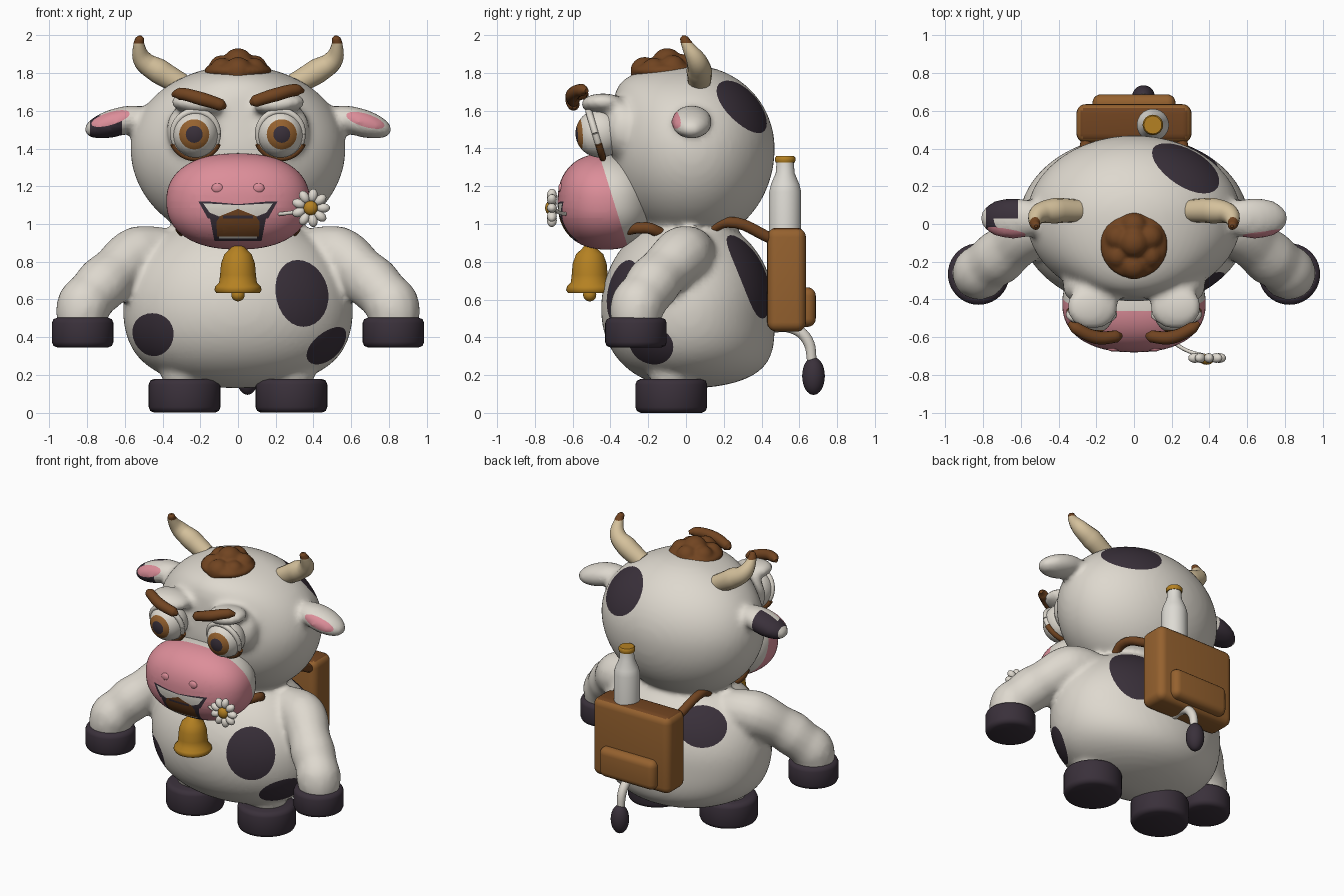
import bpy, bmesh, math
from mathutils import Vector, Euler

if "Cube" in bpy.data.objects:
    bpy.data.objects.remove(bpy.data.objects["Cube"])


def material(name, r, g, b):
    m = bpy.data.materials.new(name)
    m.use_nodes = True
    m.diffuse_color = (r, g, b, 1)
    bsdf = m.node_tree.nodes["Principled BSDF"]
    bsdf.inputs["Base Color"].default_value = (r, g, b, 1)
    bsdf.inputs["Roughness"].default_value = 0.7
    return m


WHITE = material("hide white", .73, .69, .62)
DARK = material("dark plum", .042, .03, .043)
PINK = material("pink", .72, .27, .32)
BROWN = material("hair brown", .165, .058, .015)
LEATHER = material("leather", .30, .12, .028)
GOLD = material("gold", .46, .22, .016)
HORN = material("horn beige", .66, .53, .33)
MILK = material("milk white", .73, .71, .66)
FRONT = (0, -1, 0)


def finish(name, bm, *mats):
    """Turn a bmesh into a smooth shaded object."""
    bmesh.ops.recalc_face_normals(bm, faces=bm.faces)
    me = bpy.data.meshes.new(name)
    bm.to_mesh(me)
    bm.free()
    for m in mats:
        me.materials.append(m)
    ob = bpy.data.objects.new(name, me)
    bpy.context.collection.objects.link(ob)
    bpy.ops.object.select_all(action='DESELECT')
    ob.select_set(True)
    bpy.context.view_layer.objects.active = ob
    bpy.ops.object.shade_smooth_by_angle(angle=math.radians(50))


def absorb(ob, bm=None):
    """Add the evaluated mesh of a helper object to a bmesh and delete the helper."""
    bm = bm or bmesh.new()
    bpy.context.collection.objects.link(ob)
    bpy.context.view_layer.update()
    me = bpy.data.meshes.new_from_object(ob.evaluated_get(bpy.context.evaluated_depsgraph_get()))
    bm.from_mesh(me)
    bpy.data.objects.remove(ob)
    bpy.data.meshes.remove(me)
    return bm


def blend(bm, voxel, iterations):
    """Fuse overlapping parts into one soft skin."""
    me = bpy.data.meshes.new("blend")
    bm.to_mesh(me)
    bm.free()
    ob = bpy.data.objects.new("blend", me)
    remesh = ob.modifiers.new("fuse", 'REMESH')
    remesh.mode, remesh.voxel_size = 'VOXEL', voxel
    soft = ob.modifiers.new("soften", 'SMOOTH')
    soft.factor, soft.iterations = .5, iterations
    return absorb(ob)


def ellipsoid(centre, radii, low=None, power=1, rot=(0, 0, 0), seg=32, bm=None, shape=None):
    """Ellipsoid with its own lower radius, a boxier power and a shaping rule."""
    bm = bm or bmesh.new()
    verts = bmesh.ops.create_uvsphere(bm, u_segments=seg, v_segments=seg // 2, radius=1)["verts"]
    turn = Euler(rot).to_matrix()
    for v in verts:
        p = Vector([math.copysign(abs(c) ** power, c) * r for c, r in zip(v.co, radii)])
        if low and v.co.z < 0:
            p.z *= low / radii[2]
        if shape:
            shape(p)
        v.co = turn @ p + Vector(centre)
    return bm


def heavy_bottom(p):
    if p.z < 0:
        t = (p.z / .42) ** 2
        p.x *= 1 + .25 * t
        p.y *= 1 + (.52 if p.y > 0 else .1) * t


def full_forehead(p):
    if p.y < 0 < p.z:
        p.y *= 1 + .8 * (p.z / .44) ** 3


def oval(ru, rv, roll=0, n=28):
    ca, sa = math.cos(roll), math.sin(roll)
    pts = [(ru * math.cos(i * math.tau / n), rv * math.sin(i * math.tau / n)) for i in range(n)]
    return [(a * ca - b * sa, a * sa + b * ca) for a, b in pts]


def split(bm, co, no, index):
    """Cut along a plane and colour everything beyond it."""
    bmesh.ops.bisect_plane(bm, geom=bm.verts[:] + bm.edges[:] + bm.faces[:], plane_co=co, plane_no=no)
    for f in bm.faces:
        if (f.calc_center_median() - Vector(co)).dot(Vector(no)) > 0:
            f.material_index = index


def paint(bm, centre, normal, poly, index):
    """Cut a convex outline into the surface along the normal and colour it."""
    c, n = Vector(centre), Vector(normal).normalized()
    u = Vector((0, 0, 1)).cross(n).normalized()
    v = n.cross(u)
    reach = max(math.hypot(*p) for p in poly) * 1.5 + .06
    layer = bm.faces.layers.int.get("region") or bm.faces.layers.int.new("region")
    bm.normal_update()
    for f in bm.faces:
        f[layer] = int(f.normal.dot(n) > 0 and (f.calc_center_median() - c).length < reach)
    for (a, b), (a2, b2) in zip(poly, poly[1:] + poly[:1]):
        co = c + u * a + v * b
        out = (u * (b2 - b) - v * (a2 - a)).normalized()
        faces = [f for f in bm.faces if f[layer]]
        edges = list({e for f in faces for e in f.edges})
        verts = list({w for f in faces for w in f.verts})
        bmesh.ops.bisect_plane(bm, geom=verts + edges + faces, dist=1e-5, plane_co=co, plane_no=out)
        for f in bm.faces:
            if f[layer] and (f.calc_center_median() - co).dot(out) > 0:
                f[layer] = 0
    for f in bm.faces:
        if f[layer]:
            f.material_index = index


def tube(points, res=6, bm=None):
    """Smooth tube through (x, y, z, radius) points."""
    cu = bpy.data.curves.new("path", 'CURVE')
    cu.dimensions = '3D'
    cu.bevel_depth, cu.bevel_resolution, cu.resolution_u = 1, 5, res
    cu.use_fill_caps = True
    sp = cu.splines.new('BEZIER')
    sp.bezier_points.add(len(points) - 1)
    for bp, p in zip(sp.bezier_points, points):
        bp.co, bp.radius = p[:3], p[3]
        bp.handle_left_type = bp.handle_right_type = 'AUTO'
    return absorb(bpy.data.objects.new("path", cu), bm)


def lathe(profile, x, y, steps=40):
    bm = bmesh.new()
    vs = [bm.verts.new((x + r, y, z)) for r, z in profile]
    es = [bm.edges.new(p) for p in zip(vs, vs[1:])]
    bmesh.ops.spin(bm, geom=vs + es, cent=(x, y, 0), axis=(0, 0, 1), angle=math.tau, steps=steps)
    bmesh.ops.remove_doubles(bm, verts=bm.verts, dist=1e-5)
    return bm


def rounded_box(lo, hi, bevel):
    bm = bmesh.new()
    bmesh.ops.create_cube(bm, size=1)
    lo, hi = Vector(lo), Vector(hi)
    for v in bm.verts:
        v.co = (lo + hi) / 2 + v.co * (hi - lo)
    bmesh.ops.bevel(bm, geom=bm.edges[:], offset=bevel, segments=5, profile=.5, affect='EDGES')
    return bm


def hoof(r, z0, z1, x, y):
    e = .03
    return lathe([(0, z0), (r - e, z0), (r - .008, z0 + .01), (r, z0 + e), (r, z1 - e),
                  (r - .008, z1 - .01), (r - e, z1), (0, z1)], x, y)


# body, head, arms, ears, eye sockets and brow ridges fused into one hide
bm = ellipsoid((0, .01, .55), (.61, .46, .5), low=.42, seg=64, shape=heavy_bottom)
ellipsoid((0, .03, 1.4), (.57, .44, .44), low=.5, seg=64, bm=bm, shape=full_forehead)
for s in (1, -1):
    ellipsoid((s * .285, -.07, .19), (.12, .12, .08), bm=bm)
    ellipsoid((s * .64, .03, 1.54), (.185, .11, .075), rot=(0, s * .28, 0), bm=bm)
    ellipsoid((s * .22, -.33, 1.5), (.16, .11, .16), bm=bm)
    ellipsoid((s * .22, -.44, 1.635), (.14, .12, .055), rot=(0, -s * .12, 0), bm=bm)
    tube([(s * x, y, z, r) for x, y, z, r in (
        (.25, .04, .87, .09), (.42, .02, .85, .14), (.53, -.02, .835, .155), (.65, -.12, .745, .137),
        (.715, -.175, .685, .148), (.775, -.22, .62, .138), (.815, -.255, .57, .148), (.83, -.265, .43, .125))], bm=bm)
bm = blend(bm, .02, 8)
for c, ru, rv, roll in (((.35, -.36, .64), .16, .18, 0), ((-.46, -.25, .41), .16, .115, .3),
                        ((.48, -.19, .35), .15, .11, .3), ((.29, .36, .74), .17, .24, 0),
                        ((-.34, .3, .82), .16, .14, 0)):
    paint(bm, c, (c[0] / .37, c[1] / .21, (c[2] - .55) / .22), oval(ru, rv, roll), 1)
paint(bm, (.28, .31, 1.63), (.86, 1.45, 1.2), oval(.2, .17), 1)
for y, top in ((-1, .045), (1, .15)):
    paint(bm, (-.7, 0, 1.53), (0, y, 0), [(-.085, -.15), (.085, -.15), (.085, top), (-.085, top)], 1)
for s, z in ((1, 1.55), (-1, 1.56)):
    paint(bm, (s * .675, -.06, z), (0, -1, .1), oval(.105, .036, -s * .28), 2)
finish("body_hide", bm, WHITE, DARK, PINK)

# muzzle with grin, teeth and tongue
bm = ellipsoid((0, -.42, 1.12), (.38, .26, .255), power=.87, seg=64)
split(bm, (0, -.33, .95), (0, .42, .13), 2)
mid = (0, -.66, 1.0)
paint(bm, mid, FRONT, [(-.21, .12), (-.16, .03), (.16, .03), (.21, .12), (0, .1201)], 1)
paint(bm, mid, FRONT, [(-.15, .04), (-.125, -.09), (.125, -.09), (.15, .04)], 1)
paint(bm, mid, FRONT, [(-.11, -.065), (.11, -.065), (.115, .01), (.07, .08), (-.07, .08), (-.115, .01)], 3)
paint(bm, mid, FRONT, [(-.08, .03), (.08, .03), (.08, .045), (-.08, .045)], 1)
for s in (-1, 1):
    for pts, index in (([(0, .105), (.22, .125), (.22, .16), (0, .125)], 0),
                       ([(.1, .04), (.15, .06), (.185, .11), (0, .1), (0, .08)], 2)):
        paint(bm, mid, FRONT, [(s * a, b) for a, b in pts][::s], index)
paint(bm, mid, FRONT, [(-.1, -.078), (.1, -.078), (.1, -.065), (-.1, -.065)], 2)
finish("muzzle", bm, PINK, DARK, WHITE, BROWN)

for s, side in ((1, "left"), (-1, "right")):
    finish(side + "_nostril", ellipsoid((s * .108, -.662, 1.19), (.032, .014, .026), seg=20), PINK)

    # eye with iris and pupil, tilted lid ring and shadowed lower lid
    bm = ellipsoid((s * .225, -.455, 1.48), (.123, .13, .128), seg=48)
    for r, i in ((.08, 1), (.045, 2)):
        paint(bm, (s * .232, -.58, 1.475), FRONT, oval(r, r), i)
    finish(side + "_eye", bm, WHITE, LEATHER, DARK)
    for part, start, end, r, thick, mat in (("_eyelid", 0, 360, .118, .018, WHITE),
                                            ("_lower_lid", 205, 335, .13, .018, BROWN)):
        ring = []
        for i in range(17):
            a = math.radians(start + (end - start) * i / 16)
            ring.append((s * .225 + r * math.cos(a), -.48 - .3 * r * math.sin(a), 1.48 + r * math.sin(a), thick))
        finish(side + part, tube(ring, 2), mat)

    # eyebrow
    lift = .02 if s > 0 else 0
    finish(side + "_eyebrow", tube([(s * x, y, z + lift, r) for x, y, z, r in (
        (.065, -.59, 1.62, .012), (.09, -.595, 1.63, .032), (.2, -.6, 1.665, .036),
        (.31, -.55, 1.69, .032), (.345, -.525, 1.685, .012))]), BROWN)

    # horn with dark tip
    bm = tube([(s * x, y, z, r) for x, y, z, r in (
        (.3, .07, 1.74, .06), (.42, .07, 1.81, .068), (.5, .055, 1.865, .054),
        (.525, .005, 1.95, .03), (.52, -.01, 1.985, .022), (.519, -.012, 1.998, .008))])
    for f in bm.faces:
        f.material_index = 0
    split(bm, (0, 0, 1.957), (0, 0, 1), 1)
    finish(side + "_horn", bm, HORN, BROWN)

    # hooves
    finish(side + "_hand_hoof", hoof(.163, .345, .505, s * .823, -.265), DARK)
    finish(side + "_foot_hoof", hoof(.19, 0, .18, s * .283, -.078), DARK)

# curly hair on top
bm = ellipsoid((0, -.11, 1.81), (.18, .18, .06))
for x, y, z, r in ((0, -.1, 1.85, .082), (.085, -.07, 1.825, .07), (-.085, -.07, 1.825, .07),
                   (.085, -.17, 1.815, .065), (-.085, -.17, 1.815, .065), (0, -.22, 1.81, .075),
                   (0, -.01, 1.83, .07)):
    ellipsoid((x, y, z), (r, r, r), seg=24, bm=bm)
finish("hair", blend(bm, .012, 3), BROWN)

# collar strap running to the bag, and the bell
half = [(.25, .46, .92, .03), (.28, .22, 1.01, .03), (.26, .08, .95, .03), (.26, -.1, .94, .03), (.3, -.21, .98, .03)]
finish("strap", tube(half + [(0, -.43, .9, .03)] + [(-x, y, z, r) for x, y, z, r in half[::-1]]), BROWN)
finish("bell", lathe([(0, .64), (.115, .635), (.125, .65), (.12, .67), (.1, .69), (.095, .73), (.09, .79),
                      (.072, .84), (.04, .87), (.025, .89), (0, .895)], 0, -.51), GOLD)
finish("bell_clapper", ellipsoid((0, -.51, .625), (.035, .035, .035), seg=20), GOLD)

# flower held in the mouth
fx, fy, fz = .385, -.71, 1.085
finish("flower_stem", tube([(.17, -.6, 1.05, .01), (.28, -.67, 1.06, .01), (fx, -.7, fz, .01)]), WHITE)
bm = bmesh.new()
for i in range(9):
    a = i * math.tau / 9
    ellipsoid((fx + .067 * math.cos(a), fy, fz + .067 * math.sin(a)), (.036, .026, .025),
              rot=(0, -a, 0), seg=16, bm=bm)
finish("flower_petals", bm, WHITE)
finish("flower_centre", ellipsoid((fx, fy - .008, fz), (.038, .028, .038), seg=20), GOLD)

# backpack with pocket
bm = rounded_box((-.305, .43, .43), (.305, .635, .98), .05)
bm.normal_update()
for f in bm.faces:
    f.material_index = int(f.normal.z > .8)
finish("bag", bm, LEATHER, BROWN)
finish("bag_pocket", rounded_box((-.22, .54, .455), (.22, .687, .665), .045), LEATHER)

# milk bottle in the bag
finish("bottle", lathe([(0, .9), (.085, .9), (.085, 1.17), (.075, 1.21), (.05, 1.27), (.045, 1.33), (0, 1.33)],
                       .1, .525), MILK)
finish("bottle_cap", lathe([(0, 1.325), (.05, 1.325), (.054, 1.335), (.054, 1.35), (.047, 1.36), (0, 1.36)],
                           .1, .525), GOLD)

# tail with tuft
finish("tail", tube([(.05, .42, .45, .03), (.05, .56, .45, .03), (.05, .64, .39, .03), (.05, .67, .25, .025)]), WHITE)
finish("tail_tuft", ellipsoid((.05, .675, .195), (.06, .06, .1)), DARK)
